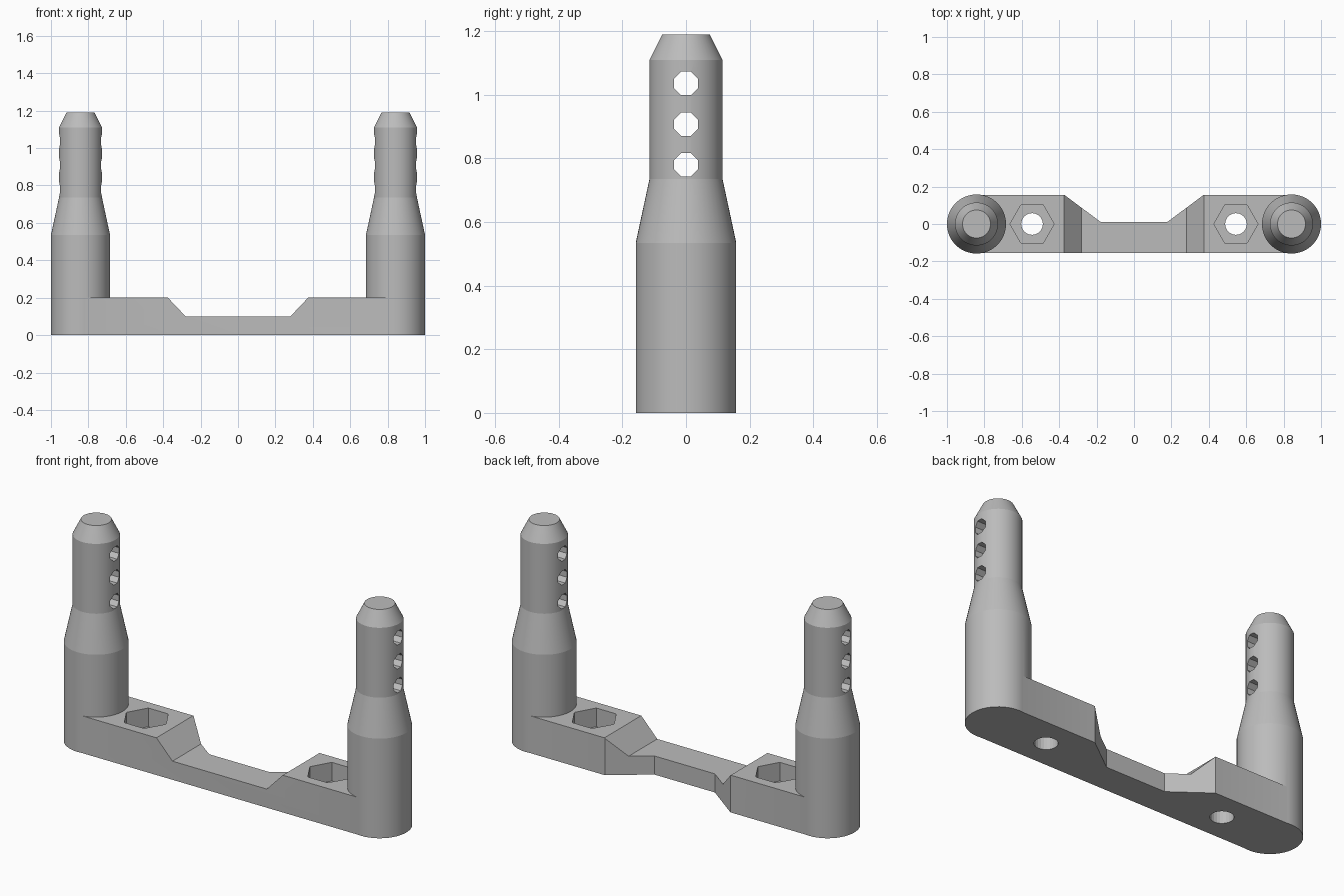
import bpy, bmesh
from math import cos, sin, pi, radians
from mathutils import Matrix, Vector

if "Cube" in bpy.data.objects:
    bpy.data.objects.remove(bpy.data.objects["Cube"], do_unlink=True)

grey = bpy.data.materials.new("plain grey")
grey.use_nodes = True
grey.diffuse_color = (0.5, 0.5, 0.5, 1)
grey.node_tree.nodes["Principled BSDF"].inputs["Base Color"].default_value = (0.5, 0.5, 0.5, 1)

POST_X, NUT_X = 0.842, 0.545
HALF = 0.156          # half depth of the bar
BAR_TOP, NOTCH_Z = 0.2, 0.1


def make_object(name, bm):
    bmesh.ops.recalc_face_normals(bm, faces=bm.faces)
    mesh = bpy.data.meshes.new(name)
    bm.to_mesh(mesh)
    bm.free()
    mesh.materials.append(grey)
    obj = bpy.data.objects.new(name, mesh)
    bpy.context.collection.objects.link(obj)
    return obj


def prism(name, points, sweep):
    """Extrude a flat outline along a vector."""
    bm = bmesh.new()
    face = bm.faces.new([bm.verts.new(p) for p in points])
    new = bmesh.ops.extrude_face_region(bm, geom=[face], use_keep_orig=True)["geom"]
    bmesh.ops.translate(bm, vec=Vector(sweep),
                        verts=[g for g in new if isinstance(g, bmesh.types.BMVert)])
    return make_object(name, bm)


def ring(radius, sides, z, turn=0.0):
    return [(radius * cos(turn + 2 * pi * i / sides),
             radius * sin(turn + 2 * pi * i / sides), z) for i in range(sides)]


def lathe(name, profile, sides):
    """Stack rings of (radius, height) into a closed turned solid."""
    bm = bmesh.new()
    rings = [[bm.verts.new(p) for p in ring(r, sides, z)] for r, z in profile]
    for low, high in zip(rings, rings[1:]):
        for i in range(sides):
            j = (i + 1) % sides
            bm.faces.new((low[i], low[j], high[j], high[i]))
    bm.faces.new(rings[0])
    bm.faces.new(rings[-1])
    return make_object(name, bm)


def combine(target, tool, operation):
    """Apply a boolean and drop the tool object."""
    mod = target.modifiers.new("boolean", "BOOLEAN")
    mod.operation, mod.solver, mod.object = operation, "EXACT", tool
    tool.hide_render = True
    bpy.ops.object.select_all(action="DESELECT")
    bpy.context.view_layer.objects.active = target
    target.select_set(True)
    bpy.ops.object.modifier_apply(modifier=mod.name)
    bpy.data.objects.remove(tool, do_unlink=True)


# Bar: plan outline with a waist cut into the back edge
right_half = [(POST_X, -HALF), (POST_X, HALF), (0.373, HALF), (0.18, 0.012)]
plan = right_half + [(-x, y) for x, y in reversed(right_half)]
bracket = prism("mount_bracket", [(x, y, 0) for x, y in plan], (0, 0, BAR_TOP))

# Sloped dip across the middle of the bar
dip = [(-0.28, NOTCH_Z), (0.28, NOTCH_Z), (0.47, 0.3), (-0.47, 0.3)]
combine(bracket, prism("dip_cutter", [(x, -0.4, z) for x, z in dip], (0, 0.8, 0)), "DIFFERENCE")

post_profile = [(0.158, 0), (0.158, 0.535), (0.115, 0.735), (0.115, 1.11), (0.075, 1.19)]

for side in (-1, 1):
    # Nut recess and screw hole
    for name, points, height in (("nut_cutter", ring(0.118, 6, 0.1), 0.3),
                                 ("screw_cutter", ring(0.058, 24, -0.1), 0.5)):
        cutter = prism(name, [(x + side * NUT_X, y, z) for x, y, z in points], (0, 0, height))
        combine(bracket, cutter, "DIFFERENCE")

    # Stepped post with three octagonal cross holes
    post = lathe("post", post_profile, 48)
    post.data.transform(Matrix.Translation((side * POST_X, 0, 0)))
    for level in (0.78, 0.908, 1.036):
        octagon = [(side * POST_X - 0.3, y, z + level)
                   for y, z, _ in ring(0.04, 8, 0, pi / 8)]
        combine(post, prism("pin_cutter", octagon, (0.6, 0, 0)), "DIFFERENCE")
    combine(bracket, post, "UNION")

bpy.ops.object.select_all(action="DESELECT")
bpy.context.view_layer.objects.active = bracket
bracket.select_set(True)
bpy.ops.object.shade_smooth_by_angle(angle=radians(12))
